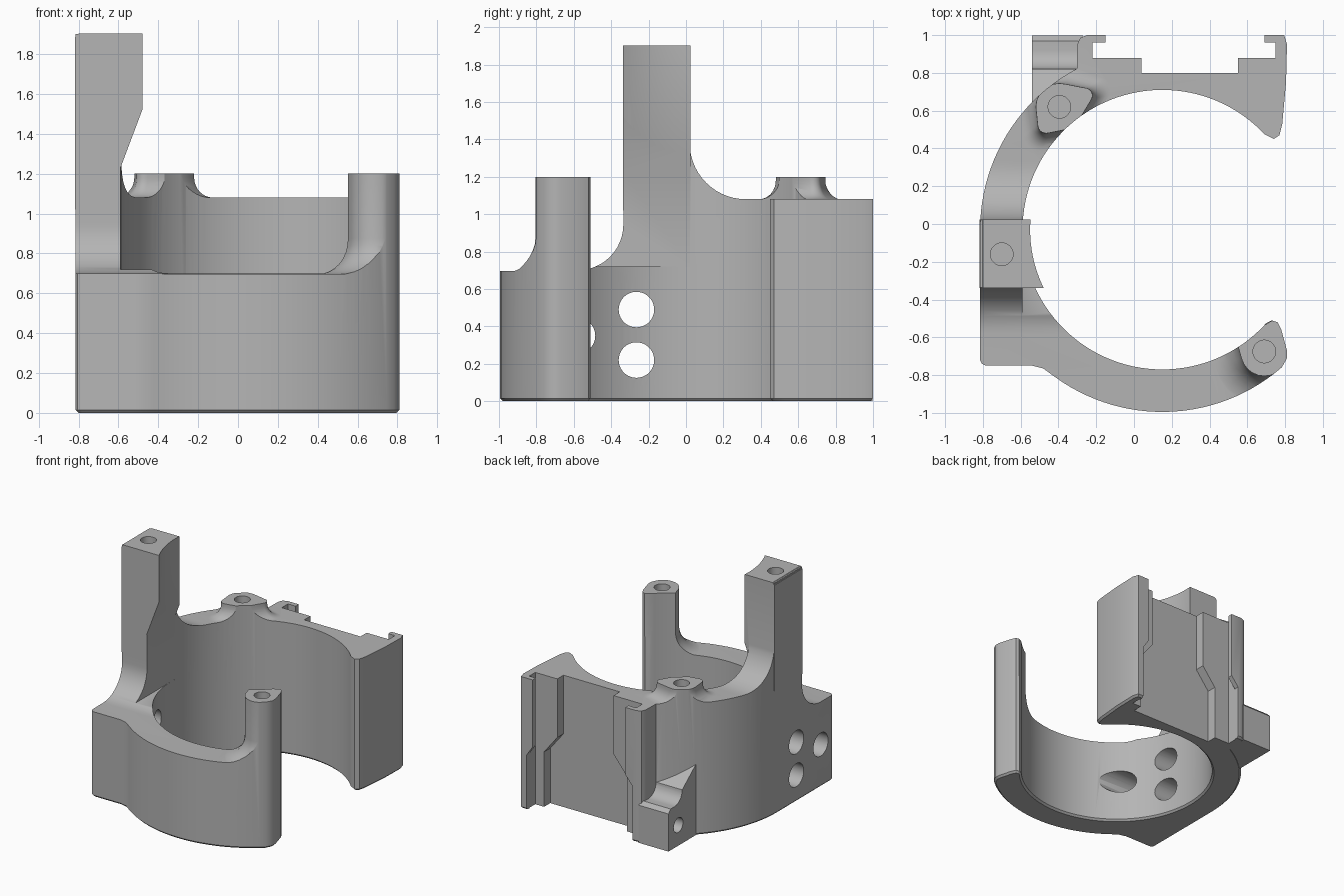
import bpy, bmesh, math
from mathutils import Vector, geometry

if "Cube" in bpy.data.objects:
    bpy.data.objects.remove(bpy.data.objects["Cube"], do_unlink=True)

grey = bpy.data.materials.new("plain_grey")
grey.use_nodes = True
grey.diffuse_color = (0.46, 0.46, 0.46, 1)
grey.node_tree.nodes["Principled BSDF"].inputs["Base Color"].default_value = grey.diffuse_color

CX, CY, R_IN, R_OUT = 0.15, -0.03, 0.74, 0.965


def arc(cx, cy, r, a0, a1, n):
    """Points on an arc, angles in degrees."""
    angles = [math.radians(a0 + (a1 - a0) * i / n) for i in range(n + 1)]
    return [(cx + r * math.cos(a), cy + r * math.sin(a)) for a in angles]


def loft(name, rings, foot_bevel=0):
    """Closed solid through equal-length rings of 3D points."""
    bm = bmesh.new()
    loops = [[bm.verts.new(p) for p in ring] for ring in rings]
    n = len(loops[0])
    for a, b in zip(loops, loops[1:]):
        for i in range(n):
            j = (i + 1) % n
            bm.faces.new((a[i], a[j], b[j], b[i]))
    bottom = bm.faces.new(loops[0][::-1])
    bm.faces.new(loops[-1])
    bmesh.ops.recalc_face_normals(bm, faces=bm.faces[:])
    if foot_bevel:
        bmesh.ops.bevel(bm, geom=list(bottom.edges), offset=foot_bevel,
                        segments=1, affect='EDGES')
    mesh = bpy.data.meshes.new(name)
    bm.to_mesh(mesh)
    bm.free()
    ob = bpy.data.objects.new(name, mesh)
    bpy.context.collection.objects.link(ob)
    mesh.materials.append(grey)
    return ob


def prism(name, pts, lo, hi, axis='z', foot_bevel=0):
    """Extrude a 2D outline along one axis."""
    place = {'x': lambda a, b, h: (h, a, b),
             'y': lambda a, b, h: (a, h, b),
             'z': lambda a, b, h: (a, b, h)}[axis]
    return loft(name, [[place(a, b, h) for a, b in pts] for h in (lo, hi)], foot_bevel)


def rect(x0, x1, y0, y1):
    return [(x0, y0), (x1, y0), (x1, y1), (x0, y1)]


def combine(target, tool, op):
    """Apply a boolean and delete the tool."""
    mod = target.modifiers.new(op.lower(), 'BOOLEAN')
    mod.operation, mod.solver, mod.object = op, 'EXACT', tool
    bpy.context.view_layer.objects.active = target
    bpy.ops.object.modifier_apply(modifier=mod.name)
    bpy.data.objects.remove(tool, do_unlink=True)


def flared_post(name, circles, top, base, r):
    """Rounded post, hull of circles, with a concave fillet at its foot."""
    cloud = [Vector(p) for x, y, rad in circles for p in arc(x, y, rad, 0, 345, 23)]
    hull = [cloud[i] for i in geometry.convex_hull_2d(cloud)]
    mid = Vector(circles[0][:2])
    levels = [(base - 0.1, r)]
    for i in range(9):
        t = math.radians(i * 90 / 8)
        levels.append((base + r * (1 - math.cos(t)), r * (1 - math.sin(t))))
    levels.append((top, 0))
    rings = []
    for z, d in levels:
        rings.append([(*(p + (p - mid).normalized() * d), z) for p in hull])
    return loft(name, rings)


# Footprint: open ring with a square shoulder and the rail block
footprint = (
    arc(CX, CY, R_IN, -42, -317, 92)
    + [(.74, .45), (.77, .47), (.785, .53), (.805, .75), (.81, .95), (.795, 1),
       (-.25, 1), (-.285, .985), (-.30, .95)]
    + arc(CX, CY, R_OUT, 118, 180, 22)
    + [(-.815, -.72), (-.805, -.74), (-.785, -.75), (-.54, -.75), (-.48, -.765)]
    + arc(CX, CY, R_OUT, 234, 311, 27)
    + [(.81, -.71), (.81, -.67), (.78, -.56), (.76, -.52), (.73, -.51)])
clamp = prism("clamp_body", footprint, 0, 2, 'z', 0.015)

# Height outline: low front, tower, taller back
side = ([(-1.2, -.2), (-1.2, .695)] + arc(-.58, .945, .245, -90, 0, 12)
        + [(-.335, 1.9), (.02, 1.9)] + arc(.32, 1.38, .3, 180, 270, 14)
        + [(1.2, 1.08), (1.2, -.2)])
heights = prism("heights", side, -1.2, 1.2, 'x')
front_post = [(.69, -.68, .125), (.745, -.55, .04), (.59, -.64, .04)]
back_post = [(-.395, .62, .125), (-.465, .525, .045), (-.26, .68, .04)]
combine(heights, flared_post("front_post", front_post, 1.2, .695, .18), 'UNION')
combine(heights, flared_post("back_post", back_post, 1.2, 1.08, .1), 'UNION')
combine(clamp, heights, 'INTERSECT')

# Flat inner face of the tower, then its overhanging head
combine(clamp, prism("tower_relief", rect(-.59, -.1, -.72, .021), .72, 2.1), 'DIFFERENCE')
head = prism("tower_head", [(-.818, 1.02), (-.593, 1.02), (-.593, 1.22), (-.48, 1.52),
                            (-.465, 1.6), (-.465, 1.88), (-.475, 1.903), (-.80, 1.903),
                            (-.818, 1.885)], -.338, .023, 'y')
combine(head, prism("head_round", arc(CX, CY, .70, 0, 357, 119), 1, 2.1), 'DIFFERENCE')
combine(clamp, head, 'UNION')

# Screw foot beside the rail
foot_side = ([(.62, .002), (.998, .002), (.998, .31), (.97, .34)]
             + arc(.92, .44, .1, 270, 180, 8) + [(.62, .6)])
combine(clamp, prism("screw_foot", foot_side, -.54, -.27, 'x'), 'UNION')


# Rail slot: stepped floor and mouth widen toward the bottom
def widening(l_wide, l, r, r_wide, z0, z1):
    return [(l_wide, -.1), (r_wide, -.1), (r_wide, z0), (r, z1),
            (r, 1.3), (l, 1.3), (l, z1), (l_wide, z0)]


slot_cuts = [
    prism("slot_floor", widening(-.08, .04, .55, .67, .45, .6), .80, 1.1, 'y'),
    prism("slot_mouth", widening(-.215, -.15, .69, .745, .45, .53), .93, 1.1, 'y'),
    prism("slot_undercut", rect(-.22, .75, .88, .96), -.1, 1.3),
]
for cut in slot_cuts:
    combine(clamp, cut, 'DIFFERENCE')

# Side wall holes
for y, z in ((-.265, .49), (-.265, .22), (-.58, .35)):
    combine(clamp, prism("wall_hole", arc(y, z, .095, 0, 350, 35), -1, -.15, 'x'), 'DIFFERENCE')

# Blind screw holes
for x, y, top in ((-.70, -.16, 1.9), (-.395, .62, 1.2), (.69, -.675, 1.2)):
    combine(clamp, prism("screw_hole", arc(x, y, .06, 0, 348, 29), top - .25, top + .1), 'DIFFERENCE')
combine(clamp, prism("foot_hole", arc(.87, .17, .06, 0, 348, 29), -.7, -.36, 'x'), 'DIFFERENCE')

bpy.ops.object.select_all(action='DESELECT')
clamp.select_set(True)
bpy.context.view_layer.objects.active = clamp
bpy.ops.object.shade_smooth_by_angle(angle=math.radians(30))
